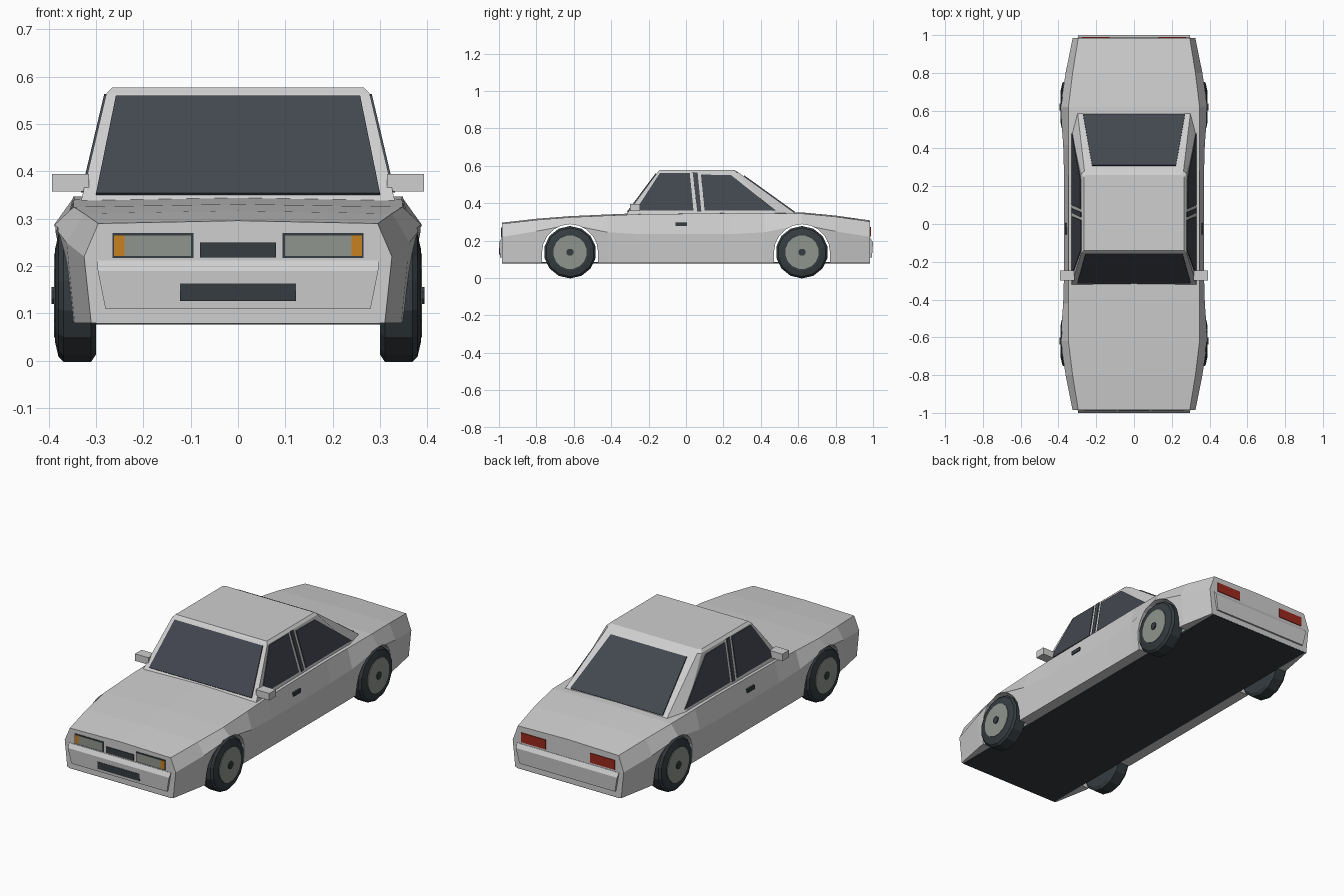
import bpy, bmesh, math
from mathutils import Vector

if "Cube" in bpy.data.objects:
    bpy.data.objects.remove(bpy.data.objects["Cube"])


def material(name, r, g, b):
    m = bpy.data.materials.new(name)
    m.diffuse_color = (r, g, b, 1)
    m.use_nodes = True
    m.node_tree.nodes["Principled BSDF"].inputs["Base Color"].default_value = (r, g, b, 1)
    return m


paint = material("light grey paint", .62, .62, .62)
glass = material("dark glass", .055, .062, .078)
rubber = material("black rubber", .035, .045, .05)
metal = material("grey metal", .28, .3, .27)
amber = material("amber lens", .58, .22, .014)
red = material("red lens", .33, .022, .013)


def build(name, verts, faces, mat):
    mesh = bpy.data.meshes.new(name)
    mesh.from_pydata([tuple(v) for v in verts], [], faces)
    bm = bmesh.new()
    bm.from_mesh(mesh)
    bmesh.ops.recalc_face_normals(bm, faces=bm.faces)
    bm.to_mesh(mesh)
    bm.free()
    mesh.materials.append(mat)
    obj = bpy.data.objects.new(name, mesh)
    bpy.context.collection.objects.link(obj)
    return obj


def loft(name, rings, mat):
    """Join closed rings of equal length and cap both ends."""
    n = len(rings[0])
    verts = [v for ring in rings for v in ring]
    faces = [(k * n + i, k * n + (i + 1) % n, (k + 1) * n + (i + 1) % n, (k + 1) * n + i)
             for k in range(len(rings) - 1) for i in range(n)]
    faces += [tuple(range(n)), tuple(range(len(verts) - n, len(verts)))]
    return build(name, verts, faces, mat)


def prism(name, pts, shift, mat):
    pts = [Vector(p) for p in pts]
    return loft(name, [pts, [p + Vector(shift) for p in pts]], mat)


def box(name, x, y, z, mat):
    x0, x1 = x
    y0, y1 = y
    ring = [(x0, y0, z[0]), (x1, y0, z[0]), (x1, y1, z[0]), (x0, y1, z[0])]
    return prism(name, ring, (0, 0, z[1] - z[0]), mat)


SIDES = (("left", 1), ("right", -1))

# Body shell: half sections by distance from the middle
# (distance, sill, widest, its height, top edge, front top, rear top)
ROWS = [(.985, .31, .325, .22, .295, .29, .302),
        (.8, .345, .362, .25, .325, .311, .328),
        (.62, .36, .39, .285, .347, .325, .345),
        (.42, .36, .375, .245, .348, .334, .347),
        (.25, .36, .37, .235, .346, .341, .347)]


def section(row, end):
    d, sill, wide, zw, top, zf, zr = row
    y, zt = d * end, (zf if end < 0 else zr)
    half = [(.3, .08), (sill, .08), (wide, zw), (top, zt)]
    return ([(x, y, z) for x, z in half] + [(0, y, zt + .006)]
            + [(-x, y, z) for x, z in reversed(half)])


body = loft("body", [section(r, -1) for r in ROWS] + [section(r, 1) for r in reversed(ROWS)], paint)

# Wheel arches cut through the shell
WHEEL_Y, WHEEL_Z = .62, .138
for end in (-1, 1):
    arc = [(math.cos(math.pi * i / 10) * .15, math.sin(math.pi * i / 10) * .15 + WHEEL_Z)
           for i in range(11)]
    arc += [(-.15, 0), (.15, 0)]
    cutter = prism("arch_cutter", [(-.5, WHEEL_Y * end + y, z) for y, z in arc], (1, 0, 0), paint)
    cutter.hide_render = True
    mod = body.modifiers.new("arch", "BOOLEAN")
    mod.operation, mod.solver, mod.object = "DIFFERENCE", "EXACT", cutter
    bpy.context.view_layer.objects.active = body
    bpy.ops.object.modifier_apply(modifier=mod.name)
    bpy.data.objects.remove(cutter)

box("floor", (-.3, .3), (-.984, .984), (.077, .085), rubber)

# Cabin: base, eaves and roof rings
BASE, EAVE = .335, .565


def ring(front, corner, rear, z):
    half = [front, corner, rear]
    return [(x, y, z) for x, y in half] + [(-x, y, z) for x, y in reversed(half)]


loft("cabin", [ring((.332, -.323), (.332, .48), (.3, .6), BASE),
               ring((.278, -.152), (.278, .268), (.262, .28), EAVE),
               ring((.266, -.14), (.266, .25), (.252, .26), .577)], paint)


def slope(z, low, high):
    return low + (high - low) * (z - BASE) / (EAVE - BASE)


# Windscreen and rear window
def window(name, corners, low, high, out):
    prism(name, [(x, slope(z, low, high), z) for x, z in corners], (0, out, .004), glass)


window("windscreen", [(-.3, .35), (.3, .35), (.258, .556), (-.258, .556)], -.323, -.152, -.004)
window("rear_window", [(-.27, .35), (.27, .35), (.222, .545), (-.222, .545)], .6, .28, .004)

# Side glass, pillar trims, mirrors and handles
SIDE_GLASS = {"front_side_window": [(-.27, .36), (-.14, .56), (.02, .56), (.04, .36)],
              "pillar_trim": [(.036, .563), (.062, .563), (.082, .355), (.06, .355)],
              "rear_side_window": [(.08, .552), (.24, .55), (.48, .36), (.1, .36)]}
for side, s in SIDES:
    for part, pts in SIDE_GLASS.items():
        prism(f"{side}_{part}", [(s * slope(z, .332, .278), y, z) for y, z in pts],
              (s * .004, 0, .001), glass)
    box(side + "_mirror", (s * .315, s * .393), (-.3, -.245), (.358, .395), paint)
    box(side + "_handle", (s * .345, s * .366), (-.055, .006), (.277, .297), rubber)

# Bumpers with a sloped upper lip
for name, e in (("front_bumper", -1), ("rear_bumper", 1)):
    profile = [(.28, .98, .11), (.28, .994, .11), (.296, 1, .19), (.298, .987, .212), (.298, .98, .212)]
    loft(name, [[(s * x, e * y, z) for x, y, z in profile] for s in (-1, 1)], paint)


# Lamps and grilles as thin plates on the ends
def plate(name, x, z, end, depth, mat):
    box(name, x, (end * .98, end * (.985 + depth)), z, mat)


plate("grille", (-.08, .08), (.218, .25), -1, .004, rubber)
box("lower_intake", (-.122, .122), (-1, -.99), (.126, .163), rubber)
for side, s in SIDES:
    plate(side + "_lamp_frame", (s * .094, s * .265), (.217, .27), -1, .003, rubber)
    plate(side + "_headlamp", (s * .099, s * .24), (.221, .265), -1, .005, metal)
    plate(side + "_indicator", (s * .24, s * .262), (.221, .265), -1, .005, amber)
    plate(side + "_tail_lamp", (s * .13, s * .275), (.222, .272), 1, .004, red)


# Wheels: stacked rings around the axle
def disc(name, profile, y, s, sides, mat):
    loft(name, [[(s * x, y + r * math.cos(a), WHEEL_Z + r * math.sin(a))
                 for a in [math.tau * (i + .5) / sides for i in range(sides)]]
                for x, r in profile], mat)


for side, s in SIDES:
    for end, y in (("front", -WHEEL_Y), ("rear", WHEEL_Y)):
        name = f"{end}_{side}"
        disc(name + "_tyre", [(.3, .125), (.31, .14), (.368, .14), (.379, .13), (.386, .1)],
             y, s, 14, rubber)
        disc(name + "_rim", [(.37, .09), (.389, .09)], y, s, 16, metal)
        disc(name + "_hub", [(.38, .02), (.394, .02)], y, s, 8, rubber)
